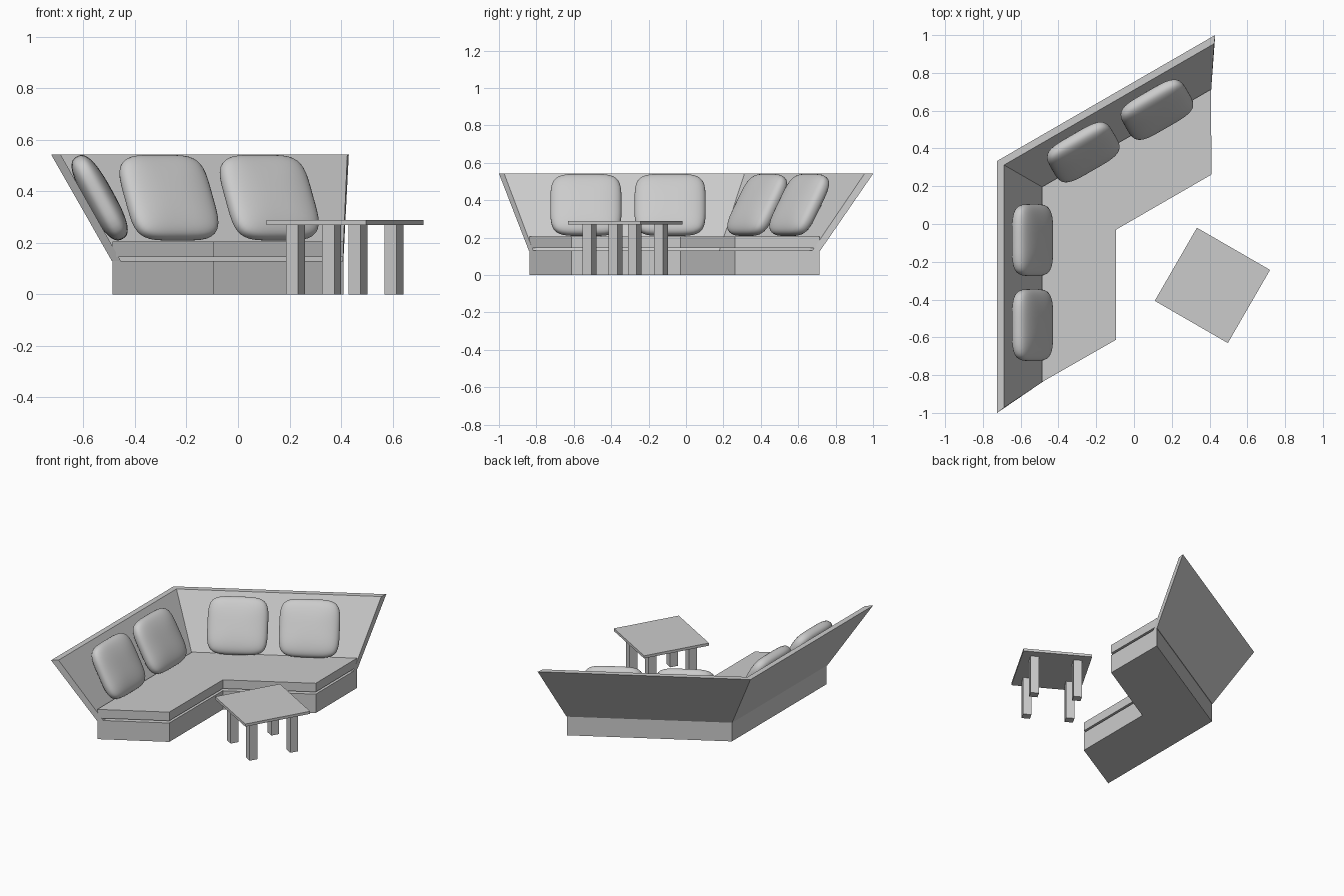
import bpy, bmesh, math
from mathutils import Vector, Matrix

if "Cube" in bpy.data.objects:
    bpy.data.objects.remove(bpy.data.objects["Cube"])

# The sofa is symmetric about a line through the inner corner at -30 degrees
P = Vector((-0.095, -0.03, 0))
D = Vector((math.cos(math.radians(30)), -0.5, 0))


def reflect(p):
    v = Vector(p) - P
    m = 2 * v.dot(D) * D - v
    return Vector((m.x, m.y, v.z)) + Vector((P.x, P.y, 0))


def on_axis(x, z):
    return Vector((x, P.y - (x - P.x) * math.tan(math.radians(30)), z))


def finish(name, bm, smooth=False):
    bmesh.ops.recalc_face_normals(bm, faces=bm.faces)
    for f in bm.faces:
        f.smooth = smooth
    me = bpy.data.meshes.new(name)
    bm.to_mesh(me)
    bm.free()
    ob = bpy.data.objects.new(name, me)
    bpy.context.collection.objects.link(ob)
    return ob


def slab(name, outline, z0, z1):
    bm = bmesh.new()
    face = bm.faces.new([bm.verts.new((p[0], p[1], z0)) for p in outline])
    ext = bmesh.ops.extrude_face_region(bm, geom=[face], use_keep_orig=True)
    for v in ext["geom"]:
        if isinstance(v, bmesh.types.BMVert):
            v.co.z = z1
    finish(name, bm)


def box(name, centre, size, angle):
    bm = bmesh.new()
    m = Matrix.Translation(centre) @ Matrix.Rotation(angle, 4, 'Z') @ Matrix.Diagonal((*size, 1))
    bmesh.ops.create_cube(bm, size=1, matrix=m)
    finish(name, bm)


# Base and seat share a V-shaped footprint
half = [(-0.487, -0.837, 0), (-0.095, -0.613, 0)]
foot = [half[0], half[1], P, reflect(half[1]), reflect(half[0]), on_axis(-0.487, 0)]
slab("base", foot, 0, 0.13)
slab("seat_cushion", foot, 0.145, 0.205)

# Leaning backrest: one cross-section per end, mitred at the corner
section = [(-0.49, -0.84, 0.13), (-0.725, -1.0, 0.542),
           (-0.688, -0.972, 0.542), (-0.455, -0.817, 0.13)]
bm = bmesh.new()
rings = [[bm.verts.new(p) for p in ring] for ring in (
    section, [on_axis(x, z) for x, y, z in section], [reflect(p) for p in section])]
for a, b in zip(rings, rings[1:]):
    for i in range(4):
        j = (i + 1) % 4
        bm.faces.new((a[i], a[j], b[j], b[i]))
bm.faces.new(rings[0])
bm.faces.new(rings[-1])
finish("backrest", bm)


# Plump pillows: a cube grid pulled onto a rounded-square lens
def pillow(name, centre, mirrored):
    bm = bmesh.new()
    bmesh.ops.create_cube(bm, size=2)
    bmesh.ops.subdivide_edges(bm, edges=bm.edges, cuts=11, use_grid_fill=True)
    lean = Matrix.Translation(centre) @ Matrix.Rotation(math.radians(-29), 4, 'Y')
    for v in bm.verts:
        c = Vector([math.sin(k * math.pi / 4) / math.sin(math.pi / 4) for k in v.co])
        x, y, z = (abs(k) for k in c)
        r = ((y ** 4.5 + z ** 4.5) ** (2.7 / 4.5) + x ** 2.7) ** (-1 / 2.7)
        q = lean @ Vector((c.x * r * 0.056, c.y * r * 0.19, c.z * r * 0.183))
        v.co = reflect(q) if mirrored else q
    finish(name, bm, True)


for i, y in enumerate((-0.085, -0.535)):
    for side, mirrored in (("left", False), ("right", True)):
        pillow(f"{side}_pillow_{i + 1}", (-0.537, y, 0.375), mirrored)

# Square table turned with the sofa
centre = Vector((0.415, -0.325, 0))
turn = math.radians(-30)
box("table_top", centre + Vector((0, 0, 0.279)), (0.447, 0.447, 0.018), turn)
for i, (sx, sy) in enumerate(((-1, -1), (1, -1), (1, 1), (-1, 1))):
    off = Matrix.Rotation(turn, 3, 'Z') @ Vector((sx * 0.14, sy * 0.14, 0.135))
    box(f"table_leg_{i + 1}", centre + off, (0.054, 0.054, 0.27), turn)
